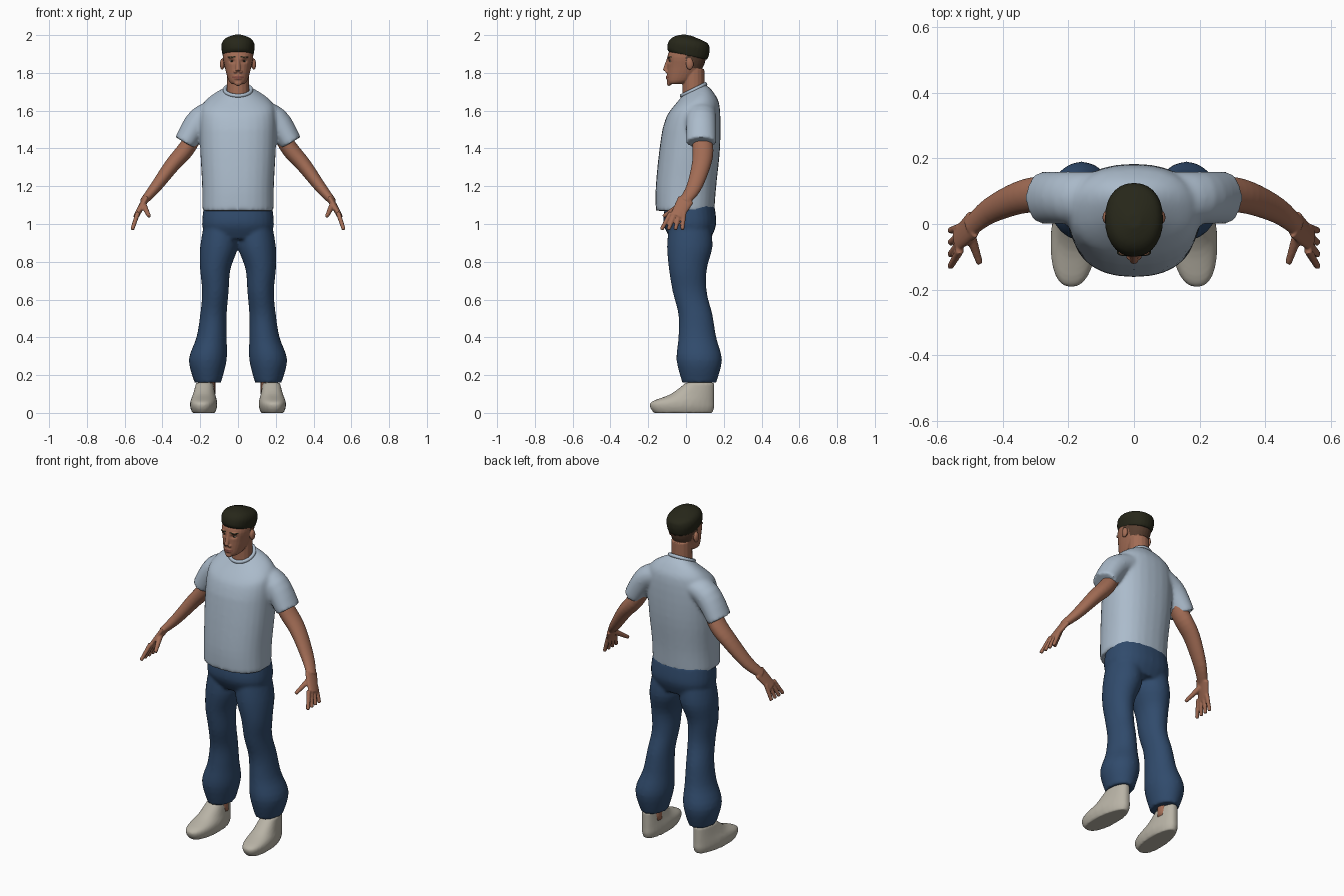
import bpy, bmesh, math
from mathutils import Vector, Matrix

cube = bpy.data.objects.get("Cube")
if cube:
    bpy.data.objects.remove(cube, do_unlink=True)


def material(name, red, green, blue):
    mat = bpy.data.materials.new(name)
    mat.use_nodes = True
    mat.diffuse_color = (red, green, blue, 1)
    shader = mat.node_tree.nodes["Principled BSDF"]
    shader.inputs["Base Color"].default_value = (red, green, blue, 1)
    shader.inputs["Roughness"].default_value = 0.8
    return mat


skin = material("skin", 0.36, 0.15, 0.09)
short_hair = material("short_hair_brown", 0.1, 0.05, 0.03)
dark_hair = material("hair_dark_olive", 0.02, 0.02, 0.01)
lip_red = material("lips", 0.25, 0.08, 0.06)
eye_white = material("eye_white", 0.5, 0.5, 0.4)
shirt_blue = material("shirt_pale_blue", 0.41, 0.5, 0.6)
denim = material("denim_blue", 0.03, 0.07, 0.15)
cream = material("shoe_cream", 0.48, 0.45, 0.38)
UP = Vector((0, 0, 1))
SIDES = (("left", 1), ("right", -1))


def spline(rows, steps=4):
    """Smooth interpolation through rows of numbers."""
    result = []
    last = len(rows) - 1
    for index in range(last):
        before, start = rows[max(index - 1, 0)], rows[index]
        end, after = rows[index + 1], rows[min(index + 2, last)]
        for step in range(steps):
            t = step / steps
            ease = t * t * (3 - 2 * t)
            leave, arrive = t * (1 - t) ** 2 / 2, t * t * (t - 1) / 2
            result.append([q + (r - q) * ease + (r - p) * leave + (w - q) * arrive
                           for p, q, r, w in zip(before, start, end, after)])
    return result + [list(rows[last])]


def tube(bm, rows, axis=None, power=2, side=1, warp=None, count=28):
    """Loft through rows of (x, y, z, half width, half depth)."""
    rows = spline(rows)
    rings = []
    for index, (x, y, z, width, depth) in enumerate(rows):
        ahead = Vector(rows[min(index + 1, len(rows) - 1)][:3])
        behind = Vector(rows[max(index - 1, 0)][:3])
        along = axis or (ahead - behind).normalized()
        back = Vector((0, 1, 0))
        back = (back - along * back.dot(along)).normalized()
        across = back.cross(along)
        ring = []
        for k in range(count):
            c, s = math.cos(k * math.tau / count), math.sin(k * math.tau / count)
            point = Vector((x, y, z))
            point += across * width * math.copysign(abs(c) ** (2 / power), c)
            point += back * depth * math.copysign(abs(s) ** (2 / power), s)
            if warp:
                point = warp(point)
            point.x *= side
            ring.append(bm.verts.new(point))
        rings.append(ring)
    for lower, upper in zip(rings, rings[1:]):
        for k in range(count):
            j = (k + 1) % count
            bm.faces.new((lower[k], lower[j], upper[j], upper[k]))
    bm.faces.new(rings[0])
    bm.faces.new(rings[-1])


def stack(bm, rows, **options):
    """Loft of level rings given as (z, front y, back y, half width)."""
    tube(bm, [(0, (front + back) / 2, z, width, (back - front) / 2)
              for z, front, back, width in rows], axis=UP, **options)


def limb(bm, start, end, radius, taper=1, flat=1, side=1):
    """Straight tapered rod, optionally deeper than wide."""
    tip = radius * taper
    tube(bm, [(*start, radius, radius * flat), (*end, tip, tip * flat)], side=side, count=16)


def blob(bm, center, radii):
    place = Matrix.Translation(center) @ Matrix.Diagonal((*radii, 1))
    bmesh.ops.create_uvsphere(bm, u_segments=20, v_segments=12, radius=1, matrix=place)


def finish(name, bm, materials, voxel=0, soften=3):
    """Make the object, fuse overlapping volumes and shade it smooth."""
    bmesh.ops.recalc_face_normals(bm, faces=bm.faces)
    mesh = bpy.data.meshes.new(name)
    bm.to_mesh(mesh)
    bm.free()
    ob = bpy.data.objects.new(name, mesh)
    bpy.context.collection.objects.link(ob)
    if voxel:
        fuse = ob.modifiers.new("fuse", "REMESH")
        fuse.mode, fuse.voxel_size = "VOXEL", voxel
        smooth = ob.modifiers.new("soften", "SMOOTH")
        smooth.factor, smooth.iterations = 0.5, soften
        graph = bpy.context.evaluated_depsgraph_get()
        ob.data = bpy.data.meshes.new_from_object(ob.evaluated_get(graph))
        ob.modifiers.clear()
    ob.data.materials.clear()
    for mat in materials:
        ob.data.materials.append(mat)
    for face in ob.data.polygons:
        face.use_smooth = True
    return ob


# Shirt: body with a neckline that drops to the front, plus sleeves
def neckline(point):
    slope = 0.5 * max(0, min(1, (point.z - 1.5) / 0.2))
    return point + UP * slope * (point.y - 0.04)


bm = bmesh.new()
stack(bm, [(1.07, -0.16, 0.15, 0.19), (1.2, -0.16, 0.16, 0.19), (1.4, -0.14, 0.18, 0.2),
           (1.58, -0.11, 0.18, 0.2), (1.65, -0.08, 0.15, 0.17), (1.71, -0.02, 0.1, 0.07)],
      power=2.3, warp=neckline)
for label, side in SIDES:
    tube(bm, [(0.1, 0.08, 1.6, 0.06, 0.08), (0.2, 0.08, 1.55, 0.07, 0.08),
              (0.28, 0.08, 1.43, 0.06, 0.08)], side=side)
finish("shirt", bm, [shirt_blue], voxel=0.01, soften=6)

# Collar band around the neck
bpy.ops.mesh.primitive_torus_add(major_radius=0.07, minor_radius=0.01, major_segments=40,
                                 location=(0, 0.04, 1.71), rotation=(0.46, 0, 0))
collar = bpy.context.object
collar.name = "collar"
collar.data.materials.append(shirt_blue)
bpy.ops.object.shade_smooth()

# Trousers: hips and two flared legs, with legs a little deeper than wide
bm = bmesh.new()
stack(bm, [(1.1, -0.11, 0.15, 0.18), (1, -0.12, 0.16, 0.19), (0.92, -0.08, 0.13, 0.17)], power=2.3)
leg = [(0.09, 0.02, 0.09), (0.1, 0.02, 0.1), (0.12, 0.01, 0.08), (0.12, 0.02, 0.07),
       (0.13, 0.05, 0.07), (0.14, 0.06, 0.08), (0.16, 0.07, 0.1), (0.16, 0.07, 0.07)]
for label, side in SIDES:
    tube(bm, [(x, y, 1 - 0.12 * i, r, r + 0.02) for i, (x, y, r) in enumerate(leg)],
         axis=UP, side=side)
finish("trousers", bm, [denim], voxel=0.01)


# Shoes have a narrower heel and a slight outward turn
def shoe_shape(point):
    heel = 1 - 1.5 * max(0, point.y)
    return Vector((0.18 - 0.06 * point.y + point.x * heel, point.y, point.z))


arm = [(0.22, 0.08, 1.48, 0.04), (0.28, 0.09, 1.39, 0.045), (0.35, 0.08, 1.31, 0.04),
       (0.44, 0.04, 1.19, 0.03), (0.5, -0.01, 1.12, 0.02)]
for label, side in SIDES:
    # Arm, palm, four fanned fingers and thumb
    bm = bmesh.new()
    tube(bm, [(x, y, z, r, r + 0.01) for x, y, z, r in arm], side=side)
    limb(bm, (0.49, 0, 1.13), (0.54, -0.05, 1.04), 0.018, taper=0.8, flat=2.5, side=side)
    for finger in range(4):
        spread = finger / 3
        limb(bm, (0.53, 0.07 * spread - 0.08, 1.06), (0.56, 0.11 * spread - 0.13, 0.97),
             0.013, taper=0.8, side=side)
    limb(bm, (0.5, -0.03, 1.1), (0.47, -0.12, 1.04), 0.017, taper=0.6, side=side)
    finish(label + "_arm", bm, [skin], voxel=0.005)

    bm = bmesh.new()
    limb(bm, (0.16, 0.07, 0.1), (0.16, 0.07, 0.24), 0.04, side=side)
    finish(label + "_ankle", bm, [skin])

    bm = bmesh.new()
    stack(bm, [(0, -0.17, 0.14, 0.06), (0.03, -0.19, 0.15, 0.07), (0.06, -0.18, 0.15, 0.07),
               (0.1, -0.08, 0.15, 0.06), (0.16, 0, 0.15, 0.05)],
          power=2.4, side=side, warp=shoe_shape)
    finish(label + "_shoe", bm, [cream], voxel=0.007)

    # Eye and iris
    for part, mat, y, radius in (("_eye", eye_white, -0.077, 0.012), ("_iris", dark_hair, -0.085, 0.005)):
        bm = bmesh.new()
        blob(bm, (0.032 * side, y, 1.862), (radius, radius * 0.9, 0.005))
        finish(label + part, bm, [mat])

# Head with neck, nose, lips, chin, brow and ears
bm = bmesh.new()
stack(bm, [(1.74, -0.09, -0.03, 0.03), (1.76, -0.1, 0.03, 0.05), (1.83, -0.1, 0.09, 0.07),
           (1.9, -0.095, 0.105, 0.08), (1.97, -0.05, 0.08, 0.05)], power=2.2)
limb(bm, (0, 0.04, 1.65), (0, 0.04, 1.82), 0.06, taper=0.95)
limb(bm, (0, -0.09, 1.88), (0, -0.11, 1.81), 0.01, taper=1.4)
for z in (1.77, 1.78):
    blob(bm, (0, -0.095, z), (0.023, 0.012, 0.006))
blob(bm, (0, -0.09, 1.745), (0.02, 0.012, 0.014))
for label, side in SIDES:
    blob(bm, (0.014 * side, -0.1, 1.806), (0.01, 0.01, 0.008))
    blob(bm, (0.03 * side, -0.086, 1.882), (0.024, 0.013, 0.007))
    blob(bm, (0.084 * side, 0.02, 1.846), (0.012, 0.02, 0.03))
head = finish("head", bm, [skin, short_hair, lip_red, dark_hair], voxel=0.0035)

# Sink the eye sockets, then colour nape, lips and brows by position
for vert in head.data.vertices:
    x, y, z = vert.co
    if y < -0.04:
        offset = ((abs(x) - 0.032) / 0.015) ** 2 + ((z - 1.862) / 0.009) ** 2
        vert.co.y += 0.01 * math.exp(-offset)
for face in head.data.polygons:
    x, y, z = face.center
    x = abs(x)
    ear = x > 0.08 and z < 1.88
    nape = y > 0.04 and z > 1.825
    temple = y > 0 and z > 1.865
    if (nape or temple) and not ear:
        face.material_index = 1
    elif y < -0.07 and abs(z - 1.776) < 0.011 - 0.3 * x:
        face.material_index = 2
    elif y < -0.05 and abs(x - 0.034) < 0.02 and abs(z - 1.884) < 0.0035:
        face.material_index = 3


# Hair cap, tilted down to the back
def tilt(point):
    return point - UP * 0.2 * (point.y - 0.01)


bm = bmesh.new()
stack(bm, [(1.89, -0.09, 0.11, 0.08), (1.91, -0.1, 0.12, 0.085), (1.95, -0.09, 0.125, 0.088),
           (1.98, -0.06, 0.11, 0.07), (2, -0.01, 0.03, 0.02)], power=2.2, warp=tilt)
finish("hair", bm, [dark_hair], voxel=0.005)
